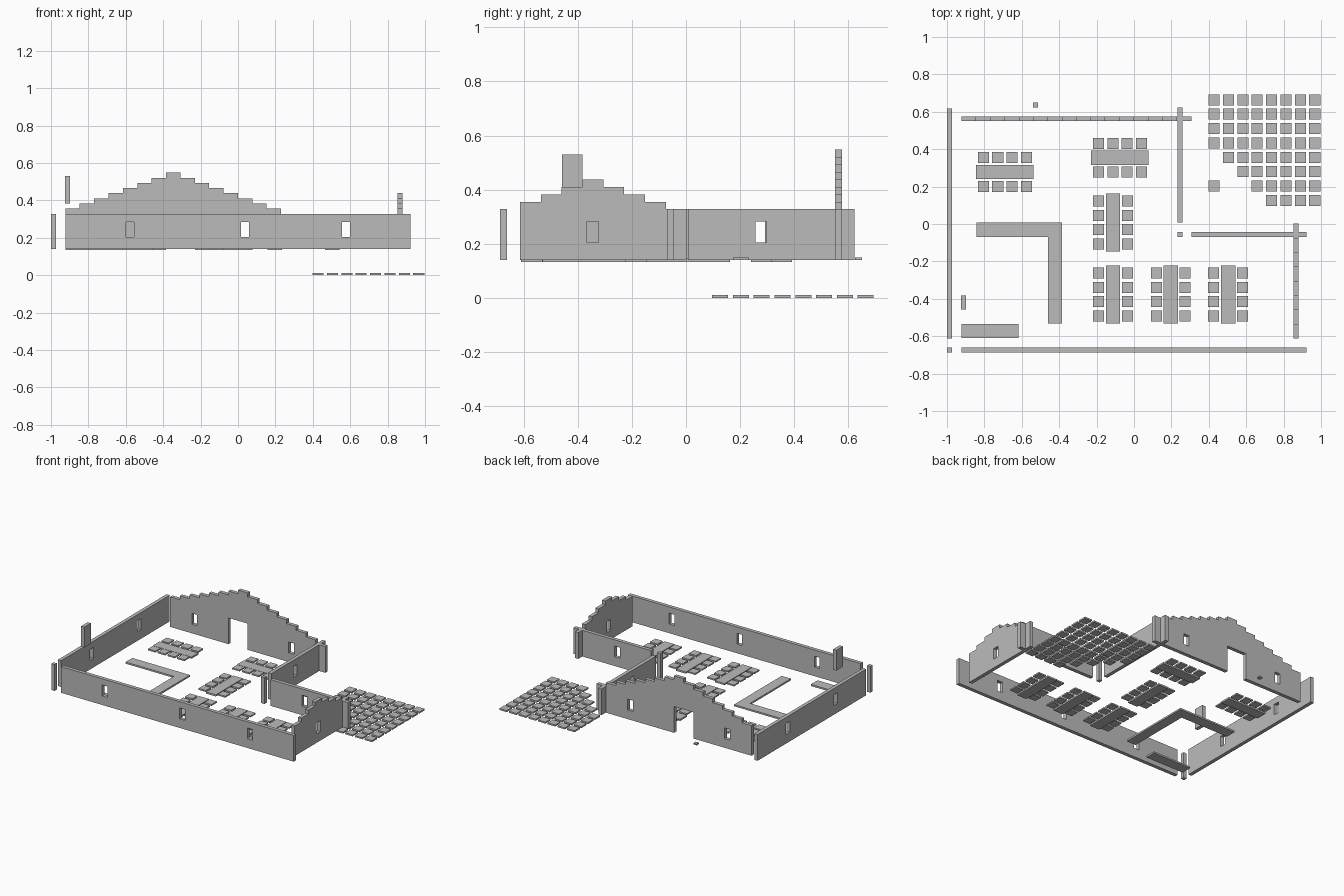
import bpy, bmesh
from mathutils import Vector

default = bpy.data.objects.get("Cube")
if default:
    bpy.data.objects.remove(default, do_unlink=True)

CELL = 0.0769            # building module
CHAIR = 0.059            # side of chairs and paving slabs
BASE, TOP, STEP = 0.14, 0.328, 0.0275
SILL, HEAD, HALF_WINDOW = 0.205, 0.283, 0.021
THICK = 0.026

grey = bpy.data.materials.new("plain_grey")
grey.use_nodes = True
grey.diffuse_color = (0.5, 0.5, 0.5, 1)
grey.node_tree.nodes["Principled BSDF"].inputs["Base Color"].default_value = (0.5, 0.5, 0.5, 1)


def finish(name, bm):
    bmesh.ops.recalc_face_normals(bm, faces=bm.faces[:])
    mesh = bpy.data.meshes.new(name)
    bm.to_mesh(mesh)
    bm.free()
    mesh.materials.append(grey)
    obj = bpy.data.objects.new(name, mesh)
    bpy.context.collection.objects.link(obj)
    return obj


def add_box(bm, x0, x1, y0, y1, z0, z1):
    verts = bmesh.ops.create_cube(bm, size=1)["verts"]
    bmesh.ops.scale(bm, vec=(x1 - x0, y1 - y0, z1 - z0), verts=verts)
    bmesh.ops.translate(bm, vec=((x0 + x1) / 2, (y0 + y1) / 2, (z0 + z1) / 2), verts=verts)


def box(name, *bounds):
    bm = bmesh.new()
    add_box(bm, *bounds)
    return finish(name, bm)


def squares(name, centres, z0, z1):
    bm = bmesh.new()
    h = CHAIR / 2
    for x, y in centres:
        add_box(bm, x - h, x + h, y - h, y + h, z0, z1)
    return finish(name, bm)


def wall(name, start, along_y, cells, windows, gable=0, door=()):
    """Wall of equal cells; gable is the number of cells under a stepped gable."""
    bm = bmesh.new()
    u = Vector((0, 1, 0)) if along_y else Vector((1, 0, 0))
    out = Vector((1, 0, 0)) if along_y else Vector((0, 1, 0))
    origin = Vector((start[0], start[1], 0))
    for k in range(cells):
        steps = min(k, gable - 1 - k) + 1 if k < gable else 0
        levels = [BASE, SILL, HEAD] + [TOP + STEP * i for i in range(steps + 1)]
        a, b = k * CELL, (k + 1) * CELL
        mid = (a + b) / 2
        cuts = [a, mid - HALF_WINDOW, mid + HALF_WINDOW, b] if k in windows else [a, b]
        for i, (p, q) in enumerate(zip(cuts, cuts[1:])):
            for lo, hi in zip(levels, levels[1:]):
                if k in windows and i == 1 and lo == SILL:
                    continue
                if k in door and lo < TOP:
                    continue
                corners = ((p, lo), (q, lo), (q, hi), (p, hi))
                bm.faces.new([bm.verts.new(origin + u * s + Vector((0, 0, z))) for s, z in corners])
    bmesh.ops.remove_doubles(bm, verts=bm.verts[:], dist=0.0005)
    grown = bmesh.ops.extrude_face_region(bm, geom=bm.faces[:], use_keep_orig=True)["geom"]
    bmesh.ops.translate(bm, vec=out * THICK,
                        verts=[g for g in grown if isinstance(g, bmesh.types.BMVert)])
    return finish(name, bm)


# Outer and inner walls
wall("front_wall", (-0.923, -0.687), False, 24, (4, 12, 19))
wall("back_gable_wall", (-0.923, 0.55), False, 16, (2, 12), gable=15, door=(6, 7))
wall("right_side_wall", (-1.0, -0.613), True, 16, (4, 11))
wall("left_gable_wall", (0.853, -0.613), True, 8, (3,), gable=7)
wall("terrace_side_wall", (0.233, 0.008), True, 8, (3,))
wall("terrace_front_wall", (0.308, -0.07), False, 8, (3,))

# Corner posts, raised block and door stop
for name, x, y in (("front_corner_post", -1.0, -0.687), ("terrace_corner_post", 0.233, -0.07)):
    box(name, x, x + THICK, y, y + THICK, BASE, TOP)
box("chimney", -0.924, -0.898, -0.458, -0.383, 0.384, 0.53)
box("door_stop", -0.54, -0.514, 0.624, 0.65, 0.14, 0.15)


# Dining tables with two rows of four chairs
def dining_set(index, x, y, along_y):
    long, short = 2 * CELL, CELL / 2
    hx, hy = (short, long) if along_y else (long, short)
    box(f"table_{index}", x - hx, x + hx, y - hy, y + hy, 0.134, 0.146)
    seats = []
    for side in (-CELL, CELL):
        for k in range(4):
            s = (k - 1.5) * CELL
            seats.append((x + side, y + s) if along_y else (x + s, y + side))
    squares(f"chairs_{index}", seats, 0.14, 0.15)


tables = [(-0.69, 0.278, False), (-0.075, 0.354, False), (-0.112, 0.008, True),
          (-0.112, -0.377, True), (0.196, -0.377, True), (0.503, -0.377, True)]
for i, (x, y, along_y) in enumerate(tables, 1):
    dining_set(i, x, y, along_y)

# Service counters
box("bar_counter_back", -0.843, -0.386, -0.069, 0.007, 0.134, 0.146)
box("bar_counter_side", -0.46, -0.386, -0.532, -0.069, 0.134, 0.146)
box("corner_counter", -0.923, -0.617, -0.61, -0.534, 0.134, 0.146)

# Terrace paving with its cut-away corner
slabs = [(0.428 + k * CELL, 0.664 - r * CELL)
         for r in range(8) for k in range(max(0, r - 3), 8)]
squares("terrace_paving", slabs, 0, 0.011)
squares("single_slab", [(0.428, 0.664 - 6 * CELL)], 0.14, 0.15)
